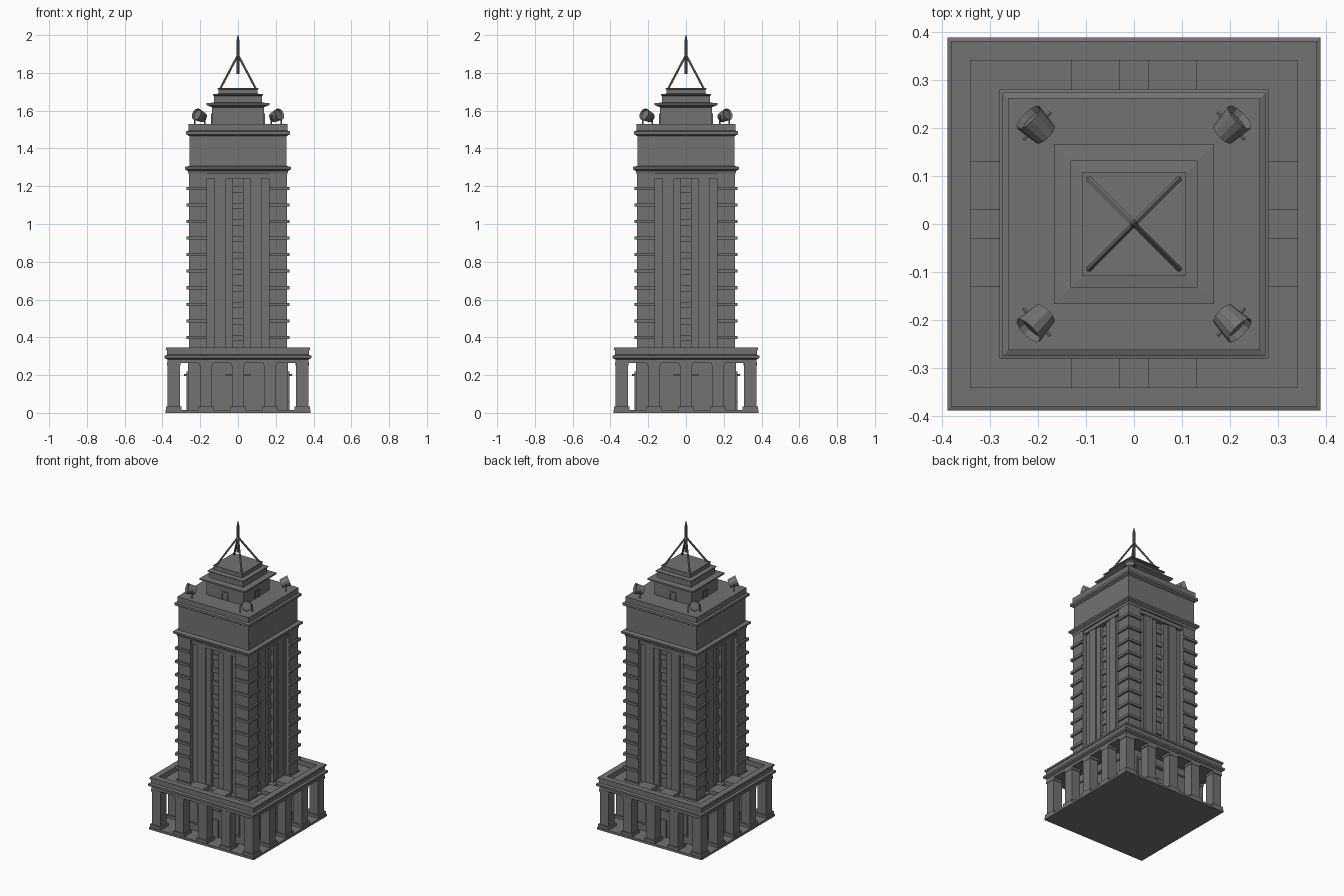
import bpy, bmesh, math
from mathutils import Vector, Matrix

if "Cube" in bpy.data.objects:
    bpy.data.objects.remove(bpy.data.objects["Cube"])

stone = bpy.data.materials.new("dark_grey_stone")
stone.diffuse_color = (0.17, 0.17, 0.17, 1)
stone.use_nodes = True
stone.node_tree.nodes["Principled BSDF"].inputs["Base Color"].default_value = stone.diffuse_color


def finish(bm, name):
    bmesh.ops.recalc_face_normals(bm, faces=bm.faces)
    me = bpy.data.meshes.new(name)
    bm.to_mesh(me)
    bm.free()
    me.materials.append(stone)
    ob = bpy.data.objects.new(name, me)
    bpy.context.collection.objects.link(ob)
    return ob


def add_box(bm, x0, x1, y0, y1, z0, z1, rot=0.0):
    """Box given by its limits, then turned about the tower axis."""
    m = Matrix.Rotation(rot, 4, 'Z') @ Matrix.Translation(
        ((x0 + x1) / 2, (y0 + y1) / 2, (z0 + z1) / 2)) @ Matrix.Diagonal(
        (x1 - x0, y1 - y0, z1 - z0, 1))
    bmesh.ops.create_cube(bm, size=1, matrix=m)


def boxes(name, items, sides=4):
    """Same set of boxes repeated on each side of the tower."""
    bm = bmesh.new()
    for s in range(sides):
        for b in items:
            add_box(bm, *b, rot=s * math.pi / 2)
    return finish(bm, name)


def square_stack(name, profile):
    """Square moulding from (half width, height) points."""
    bm = bmesh.new()
    rings = [[bm.verts.new((sx * h, sy * h, z)) for sx, sy in
              ((-1, -1), (1, -1), (1, 1), (-1, 1))] for h, z in profile]
    for a, b in zip(rings, rings[1:]):
        for i in range(4):
            j = (i + 1) % 4
            bm.faces.new((a[i], a[j], b[j], b[i]))
    bm.faces.new(rings[0])
    bm.faces.new(rings[-1])
    return finish(bm, name)


def add_rod(bm, a, b, r, n=6, r2=None):
    a, b = Vector(a), Vector(b)
    d = b - a
    m = Matrix.Translation((a + b) / 2) @ d.to_track_quat('Z', 'Y').to_matrix().to_4x4()
    return bmesh.ops.create_cone(bm, cap_ends=True, segments=n, radius1=r,
                                 radius2=r if r2 is None else r2,
                                 depth=d.length, matrix=m)["verts"]


# Podium: floor slab, inner hall, entablature, parapet
square_stack("floor_slab", [(0.383, 0), (0.383, 0.015)])
square_stack("ground_floor_hall", [(0.265, 0.01), (0.265, 0.32)])
square_stack("podium_entablature", [(0.373, 0.265), (0.373, 0.282), (0.388, 0.29),
                                    (0.388, 0.303), (0.375, 0.308), (0.375, 0.312)])
boxes("podium_parapet", [(-0.376, 0.34, -0.376, -0.34, 0.31, 0.335),
                         (-0.381, 0.34, -0.381, -0.34, 0.333, 0.345)])
boxes("podium_roof_blocks", [(s * 0.08 - 0.05, s * 0.08 + 0.05, -0.345, -0.255, 0.305, 0.337)
                             for s in (-1, 1)])

# Colonnade: five columns a side, corner ones shared
cols, plinths, caps = [], [], []
for i in range(4):
    x, y = -0.34 + 0.17 * i, -0.34
    cols.append((x - 0.032, x + 0.032, y - 0.032, y + 0.032, 0.03, 0.27))
    plinths.append((x - 0.04, x + 0.04, y - 0.04, y + 0.04, 0.0, 0.034))
    caps.append((x - 0.036, x + 0.036, y - 0.034, y + 0.034, 0.25, 0.266))
boxes("colonnade_columns", cols)
boxes("column_plinths", plinths)
boxes("column_capitals", caps)

# Ground floor doors and window frames
boxes("entrance_doors", [(-0.045, -0.002, -0.272, -0.26, 0.015, 0.13),
                         (0.002, 0.045, -0.272, -0.26, 0.015, 0.13),
                         (-0.065, 0.065, -0.285, -0.26, 0.195, 0.207)])
boxes("hall_window_frames", [(s * 0.15 + a, s * 0.15 + b, -0.272, -0.26, c, d)
                             for s in (-1, 1)
                             for a, b, c, d in ((-0.05, -0.04, 0.06, 0.22), (0.04, 0.05, 0.06, 0.22),
                                                (-0.05, 0.05, 0.06, 0.07), (-0.05, 0.05, 0.21, 0.22))])

# Shaft: recessed core, corner piers with floor ledges, pilasters
square_stack("shaft_core", [(0.22, 0.30), (0.22, 1.28)])
boxes("corner_piers", [(-0.26, -0.165, -0.26, -0.165, 0.30, 1.28)])
floors = [0.40 + 0.0875 * i for i in range(10)]
boxes("corner_ledges", [(-0.272, -0.165, -0.272, -0.165, z - 0.008, z + 0.008) for z in floors])
boxes("facade_pilasters", [(s * 0.094 - 0.03, s * 0.094 + 0.03, -0.25, -0.21, 0.30, 1.28)
                           for s in (-1, 1)])
boxes("outer_bay_walls", [(s * 0.145 - 0.021, s * 0.145 + 0.021, -0.236, -0.21, 0.30, 1.28)
                          for s in (-1, 1)])
boxes("window_jambs", [(s * 0.046 - 0.019, s * 0.046 + 0.019, -0.242, -0.21, 0.30, 1.28)
                       for s in (-1, 1)])
boxes("window_spandrels", [(-0.028, 0.028, -0.230, -0.21, z - 0.02, z + 0.012) for z in floors])
boxes("facade_lintels", [(-0.17, 0.17, -0.253, -0.21, 1.24, 1.28)])

# Crown block with its two cornices
square_stack("crown_block", [(0.262, 1.265), (0.265, 1.28), (0.28, 1.29), (0.28, 1.302),
                             (0.257, 1.308), (0.257, 1.465), (0.274, 1.475), (0.274, 1.49),
                             (0.262, 1.495), (0.262, 1.53)])

# Penthouse and stepped roof
square_stack("penthouse", [(0.137, 1.525), (0.137, 1.618), (0.166, 1.63), (0.166, 1.64),
                           (0.126, 1.643), (0.126, 1.678), (0.132, 1.682), (0.132, 1.687),
                           (0.103, 1.69), (0.103, 1.712), (0.108, 1.715), (0.108, 1.72)])
boxes("penthouse_door_frames", [(-0.022, -0.016, -0.143, -0.13, 1.53, 1.582),
                                (0.016, 0.022, -0.143, -0.13, 1.53, 1.582),
                                (-0.022, 0.022, -0.143, -0.13, 1.576, 1.584)])

# Mast with four braces
bm = bmesh.new()
add_rod(bm, (0, 0, 1.795), (0, 0, 1.97), 0.008, 8)
add_rod(bm, (0, 0, 1.97), (0, 0, 2.0), 0.008, 8, 0.002)
finish(bm, "mast")
bm = bmesh.new()
for sx in (-1, 1):
    for sy in (-1, 1):
        add_rod(bm, (sx * 0.095, sy * 0.095, 1.715), (0, 0, 1.895), 0.006)
finish(bm, "mast_braces")

# Floodlight drums on the four roof corners
for n, (sx, sy) in enumerate(((-1, -1), (1, -1), (1, 1), (-1, 1))):
    bm = bmesh.new()
    c = Vector((sx * 0.202, sy * 0.204, 1.572))
    axis = Vector((sx, sy, 0.5)).normalized()
    side = Vector((-sy, sx, 0)).normalized()
    add_rod(bm, c - axis * 0.027, c + axis * 0.027, 0.026, 12, 0.033)
    bm.normal_update()
    lens = max(bm.faces, key=lambda f: f.calc_center_median().dot(axis))
    bmesh.ops.inset_individual(bm, faces=[lens], thickness=0.004)
    bmesh.ops.translate(bm, verts=lens.verts, vec=-axis * 0.014)
    # trunnion and yoke legs
    add_rod(bm, c - side * 0.04, c + side * 0.04, 0.004)
    for s in (-1, 1):
        p = c + side * 0.037 * s
        add_rod(bm, (p.x, p.y, 1.528), p, 0.004)
    finish(bm, "floodlight_%d" % (n + 1))
